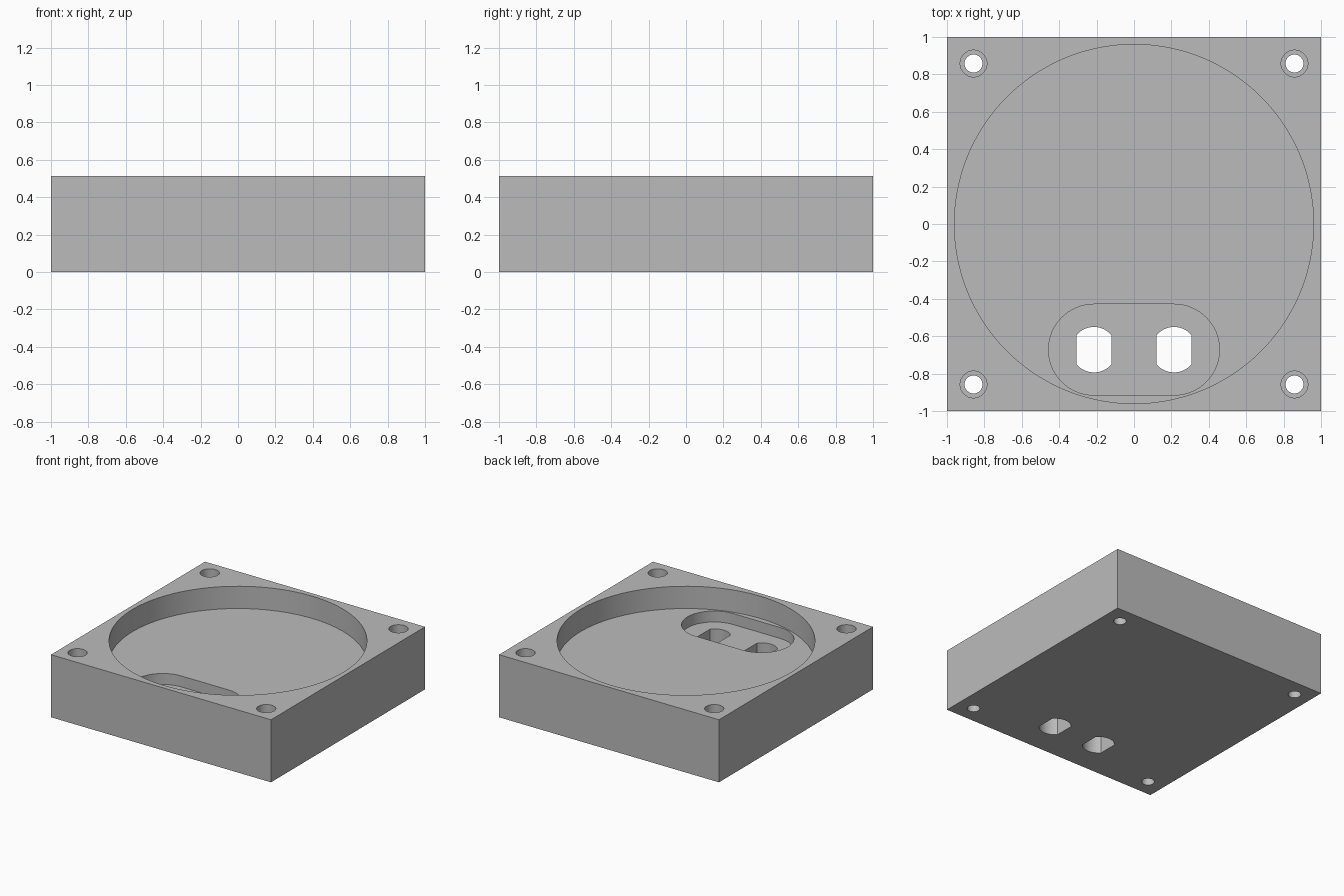
import bpy
import bmesh
import math

cube = bpy.data.objects.get("Cube")
if cube:
    bpy.data.objects.remove(cube, do_unlink=True)

SIDE, HEIGHT = 2.0, 0.514
POCKET_FLOOR = HEIGHT - 0.183
SLOT_FLOOR = POCKET_FLOOR - 0.09
BORE_FLOOR = HEIGHT - 0.2
HOLE_X, HOLE_Y = 0.214, -0.672
ABOVE, BELOW = HEIGHT + 0.1, -0.1

grey = bpy.data.materials.new("plain grey")
grey.use_nodes = True
colour = (0.5, 0.5, 0.5, 1)
grey.diffuse_color = colour
grey.node_tree.nodes["Principled BSDF"].inputs["Base Color"].default_value = colour


def arc(cx, cy, radius, start, end, steps):
    """Points along an arc, angles in radians."""
    angles = [start + (end - start) * i / steps for i in range(steps + 1)]
    return [(cx + radius * math.cos(a), cy + radius * math.sin(a)) for a in angles]


def circle(cx, cy, radius, steps):
    return arc(cx, cy, radius, 0, math.tau, steps)[:-1]


def prism(name, outline, bottom, top):
    """Extrude a closed outline between two heights."""
    bm = bmesh.new()
    base = bm.faces.new([bm.verts.new((x, y, bottom)) for x, y in outline])
    result = bmesh.ops.extrude_face_region(bm, geom=[base])
    raised = [v for v in result["geom"] if isinstance(v, bmesh.types.BMVert)]
    bmesh.ops.translate(bm, verts=raised, vec=(0, 0, top - bottom))
    bmesh.ops.recalc_face_normals(bm, faces=bm.faces)
    mesh = bpy.data.meshes.new(name)
    bm.to_mesh(mesh)
    bm.free()
    mesh.materials.append(grey)
    obj = bpy.data.objects.new(name, mesh)
    bpy.context.collection.objects.link(obj)
    return obj


# Square block
h = SIDE / 2
block = prism("square_housing", [(-h, -h), (h, -h), (h, h), (-h, h)], 0, HEIGHT)

# Round pocket and the rounded slot sunk into its floor
half = math.pi / 2
slot = (arc(HOLE_X, HOLE_Y, 0.243, -half, half, 32)
        + arc(-HOLE_X, HOLE_Y, 0.243, half, 3 * half, 32))
cutters = [
    prism("pocket_cutter", circle(0, 0, 0.96, 128), POCKET_FLOOR, ABOVE),
    prism("slot_cutter", slot, SLOT_FLOOR, ABOVE),
]

# Two through holes with flat sides
flat = math.acos(0.0925 / 0.1215)
for sx in (-1, 1):
    outline = (arc(sx * HOLE_X, HOLE_Y, 0.1215, flat, math.pi - flat, 16)
               + arc(sx * HOLE_X, HOLE_Y, 0.1215, math.pi + flat, math.tau - flat, 16))
    cutters.append(prism("flat_sided_hole_cutter", outline, BELOW, ABOVE))

# Stepped screw holes in the corners
for sx in (-1, 1):
    for sy in (-1, 1):
        x, y = sx * 0.858, sy * 0.858
        cutters.append(prism("bore_cutter", circle(x, y, 0.0715, 48), BORE_FLOOR, ABOVE))
        cutters.append(prism("screw_hole_cutter", circle(x, y, 0.048, 48), BELOW, ABOVE))

# Carve the block, then discard the cutters
bpy.ops.object.select_all(action="DESELECT")
block.select_set(True)
bpy.context.view_layer.objects.active = block
for cutter in cutters:
    cutter.hide_render = True
    cut = block.modifiers.new(cutter.name, "BOOLEAN")
    cut.operation = "DIFFERENCE"
    cut.solver = "EXACT"
    cut.object = cutter
    bpy.ops.object.modifier_apply(modifier=cut.name)
    bpy.data.objects.remove(cutter, do_unlink=True)

bpy.ops.object.shade_smooth_by_angle(angle=math.radians(30))
